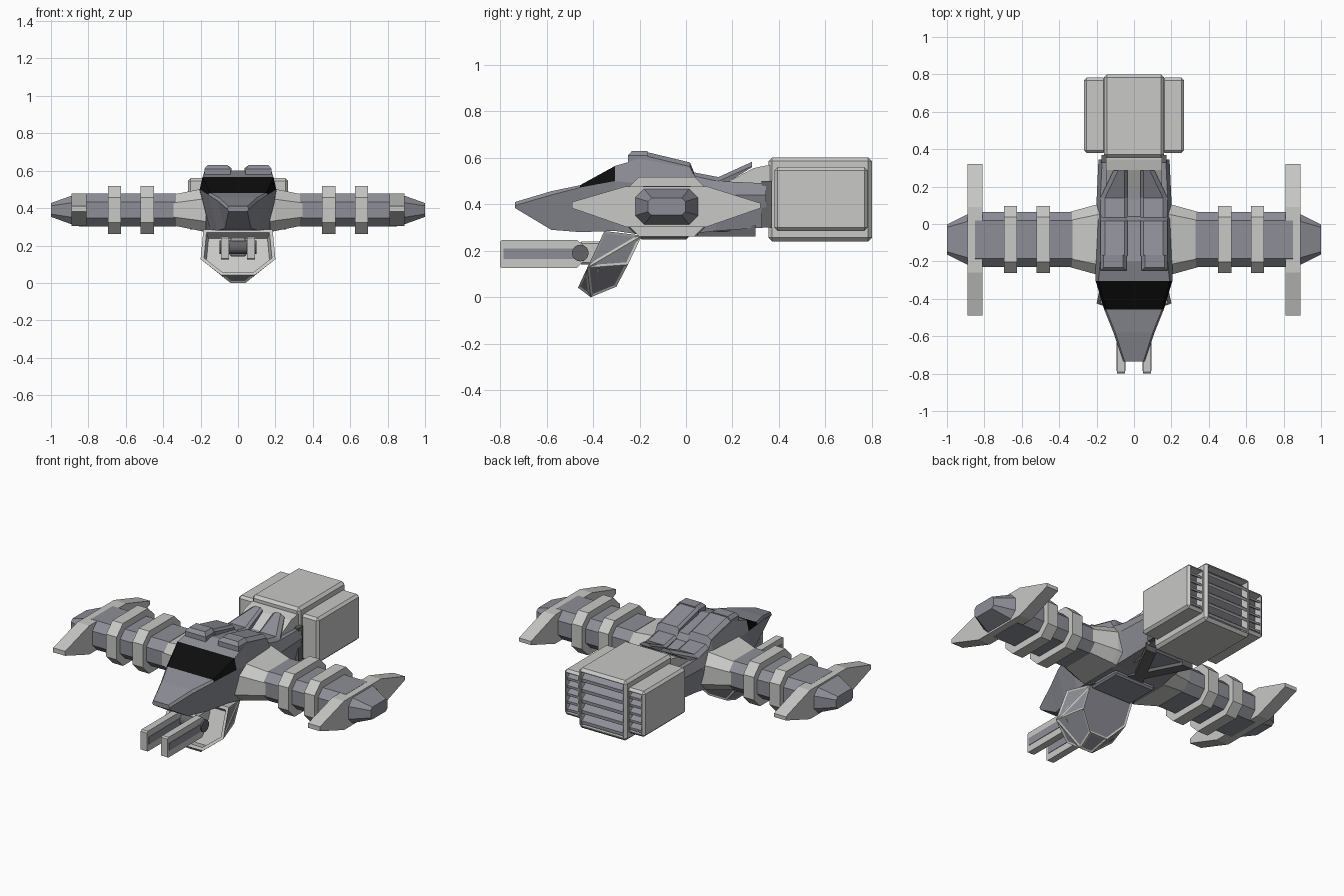
import bpy, bmesh, math
from mathutils import Vector

if "Cube" in bpy.data.objects:
    bpy.data.objects.remove(bpy.data.objects["Cube"])


def material(name, col):
    m = bpy.data.materials.new(name)
    m.diffuse_color = (*col, 1)
    m.use_nodes = True
    m.node_tree.nodes["Principled BSDF"].inputs["Base Color"].default_value = m.diffuse_color
    return m


LIGHT = material("light_grey", (0.58, 0.58, 0.57))
HULL = material("blue_grey", (0.27, 0.275, 0.31))
DARK = material("dark_grey", (0.13, 0.13, 0.14))
BLACK = material("window_black", (0.004, 0.004, 0.004))


def finish(name, bm, *mats):
    bmesh.ops.recalc_face_normals(bm, faces=bm.faces)
    me = bpy.data.meshes.new(name)
    bm.to_mesh(me)
    bm.free()
    for m in mats:
        me.materials.append(m)
    ob = bpy.data.objects.new(name, me)
    bpy.context.collection.objects.link(ob)
    return ob


def loft_bm(sections):
    bm = bmesh.new()
    rings = [[bm.verts.new(p) for p in s] for s in sections]
    n = len(rings[0])
    for a, b in zip(rings, rings[1:]):
        for i in range(n):
            bm.faces.new((a[i], a[(i + 1) % n], b[(i + 1) % n], b[i]))
    bm.faces.new(rings[0])
    bm.faces.new(rings[-1])
    return bm


def loft(name, sections, mat):
    return finish(name, loft_bm(sections), mat)


def box_bm(lo, hi, bevel=0.0):
    bm = bmesh.new()
    bmesh.ops.create_cube(bm, size=1)
    for v in bm.verts:
        v.co = Vector([(l + h) / 2 + c * (h - l) for l, h, c in zip(lo, hi, v.co)])
    if bevel:
        bmesh.ops.bevel(bm, geom=bm.edges[:], offset=bevel, segments=1, affect='EDGES')
    return bm


def box(name, lo, hi, mat, bevel=0.0):
    return finish(name, box_bm(lo, hi, bevel), mat)


def octagon(x, hy, hz, c, cy=-0.083, cz=0.39):
    pts = [(hy - c, hz), (hy, hz - c), (hy, c - hz), (hy - c, -hz),
           (c - hy, -hz), (-hy, c - hz), (-hy, hz - c), (c - hy, hz)]
    return [(x, cy + a, cz + b) for a, b in pts]


def plate(name, x0, x1, profile, mat):
    return loft(name, [[(x, y, z) for y, z in profile] for x in (x0, x1)], mat)


# Fuselage: y, then half width and height at top, shoulder and bottom
body = [(-.735, .05, .41, .058, .395, .05, .383),
        (-.58, .10, .456, .11, .44, .07, .29),
        (-.456, .15, .482, .16, .472, .11, .28),
        (-.305, .19, .565, .205, .50, .15, .285),
        (-.20, .18, .595, .205, .49, .17, .27),
        (.017, .18, .555, .20, .47, .17, .27),
        (.04, .18, .52, .20, .46, .17, .275),
        (.13, .18, .50, .20, .44, .16, .285),
        (.345, .17, .49, .19, .44, .15, .30)]
bm = loft_bm([[(wt, y, zt), (ws, y, zs), (wb, y, zb), (-wb, y, zb), (-ws, y, zs), (-wt, y, zt)]
              for y, wt, zt, ws, zs, wb, zb in body])
for f in bm.faces:                       # wrap-round windscreen
    c = f.calc_center_median()
    if -.44 < c.y < -.32 and c.z > .49:
        f.material_index = 1
finish("fuselage", bm, HULL, BLACK)

# Rear collar and light fairing behind the cabin
box("rear_collar", (-.175, .325, .30), (.175, .37, .50), DARK)
plate("rear_fairing", -.15, .15, [(.15, .48), (.29, .555), (.345, .567), (.365, .567), (.365, .48)], LIGHT)

# Belly plates and crossed beams
box("belly_plate", (-.14, -.2, .248), (.14, .01, .29), HULL, .01)
box("rear_belly_plate", (-.11, .11, .282), (.11, .3, .31), HULL, .008)
for s, side in ((1, "right_"), (-1, "left_")):
    loft(side + "belly_beam", [[(s * x - .035, y, .262), (s * x + .035, y, .262),
                                (s * x + .035, y, .31), (s * x - .035, y, .31)]
                               for x, y in ((-.13, -.2), (.13, .3))], DARK)

for s, side in ((1, "right_"), (-1, "left_")):
    # Back armour strip with raised tail, and front cap
    strip = [(-.17, .18, .625, .57), (.017, .18, .58, .52), (.035, .18, .537, .49),
             (.14, .18, .517, .47), (.285, .11, .583, .56)]
    loft(side + "back_strip", [[(s * .035, y, zb), (s * .035, y, zt - .012), (s * .05, y, zt),
                                (s * (x - .025), y, zt), (s * x, y, zt - .018), (s * x, y, zb)]
                               for y, x, zt, zb in strip], HULL)
    loft(side + "strip_cap", [[(s * (.04 + i), -.25 + i, z), (s * (.18 - i), -.25 + i, z),
                               (s * (.18 - i), -.165, z), (s * (.04 + i), -.165, z)]
                              for z, i in ((.575, 0), (.61, 0), (.63, .018))], HULL)

    # Wing: root, tube, rings, swept fin and pointed end
    loft(side + "wing_root", [octagon(s * .17, .19, .118, .055), octagon(s * .20, .187, .112, .055),
                              octagon(s * .345, .147, .083, .045)], LIGHT)
    loft(side + "wing_tube", [octagon(s * .33, .147, .088, .045), octagon(s * .85, .147, .088, .045)], HULL)
    for i, x in enumerate((.45, .625)):
        loft(side + f"wing_ring_{i + 1}", [octagon(s * x, .18, .128, .06),
                                           octagon(s * (x + .07), .18, .128, .06)], LIGHT)
    plate(side + "wing_fin", s * .81, s * .89,
          [(-.49, .383), (-.49, .41), (-.26, .477), (.09, .477), (.32, .405), (.32, .383),
           (.09, .303), (-.26, .303)], LIGHT)
    loft(side + "wing_end", [octagon(s * .88, .14, .08, .04),
                             octagon(s * 1.0, .08, .037, .015)], HULL)

    # Gun barrel: tall plate with a long slot panel
    plate(side + "gun_barrel", s * .048, s * .09,
          [(-.8, .13), (-.8, .24), (-.79, .247), (-.47, .247), (-.43, .215), (-.43, .165),
           (-.47, .125), (-.79, .125)], LIGHT)
    a, b = sorted((s * .045, s * .093))
    box(side + "barrel_slot", (a, -.785, .165), (b, -.48, .21), HULL)

# Gun pivot and mount
bm = bmesh.new()
bmesh.ops.create_cone(bm, cap_ends=True, segments=16, radius1=.036, radius2=.036, depth=.2)
for v in bm.verts:
    v.co = Vector((v.co.z, v.co.x - .455, v.co.y + .19))
finish("gun_pivot", bm, DARK)
box("gun_mount", (-.045, -.46, .14), (.045, -.32, .24), LIGHT, .01)

# Chin scoop: faceted hull with sunken panels and an open front
bm = bmesh.new()
for x, y, z in ((.185, -.351, .285), (.2, -.425, .127), (.09, -.465, .041), (.04, -.41, 0),
                (.15, -.19, .265), (.15, -.25, .14), (.06, -.3, .045)):
    for s in (1, -1):
        bm.verts.new((s * x, y, z))
bmesh.ops.convex_hull(bm, input=bm.verts[:])
bmesh.ops.dissolve_limit(bm, angle_limit=math.radians(6), verts=bm.verts[:], edges=bm.edges[:])
bmesh.ops.recalc_face_normals(bm, faces=bm.faces)
for f in bm.faces[:]:
    if f.normal.y < -.8:
        bmesh.ops.inset_region(bm, faces=[f], thickness=.018, use_even_offset=True)
        bmesh.ops.inset_region(bm, faces=[f], thickness=.012, depth=-.05, use_even_offset=True)
    elif f.normal.z < .5 and f.calc_area() > .003:
        bmesh.ops.inset_region(bm, faces=[f], thickness=.01, depth=-.004, use_even_offset=True)
        f.material_index = 1
finish("chin_scoop", bm, LIGHT, HULL)


# Engine blocks with recessed, slatted rear grilles
def engine(name, x0, x1, y0, y1, z0, z1, bevel):
    bm = box_bm((x0, y0, z0), (x1, y1, z1), bevel)
    bm.normal_update()
    back = max(bm.faces, key=lambda f: f.calc_center_median().y)
    bmesh.ops.inset_region(bm, faces=[back], thickness=.006)
    bmesh.ops.inset_region(bm, faces=[back], thickness=.001, depth=-.05)
    back.material_index = 1
    finish(name, bm, LIGHT, DARK)
    m = bevel + .006
    step = (z1 - z0 - 2 * m) / 5
    for i in range(5):
        z = z0 + m + step * i
        plate(f"{name}_slat_{i + 1}", x0 + m, x1 - m,
              [(y1 - .045, z + step * .9), (y1 - .045, z + step * .65),
               (y1 - .006, z + step * .1), (y1 - .006, z + step * .4)], HULL)


engine("main_engine", -.16, .16, .355, .8, .24, .602, .016)
engine("right_engine", .15, .268, .38, .782, .285, .56, .014)
engine("left_engine", -.268, -.15, .38, .782, .285, .56, .014)
